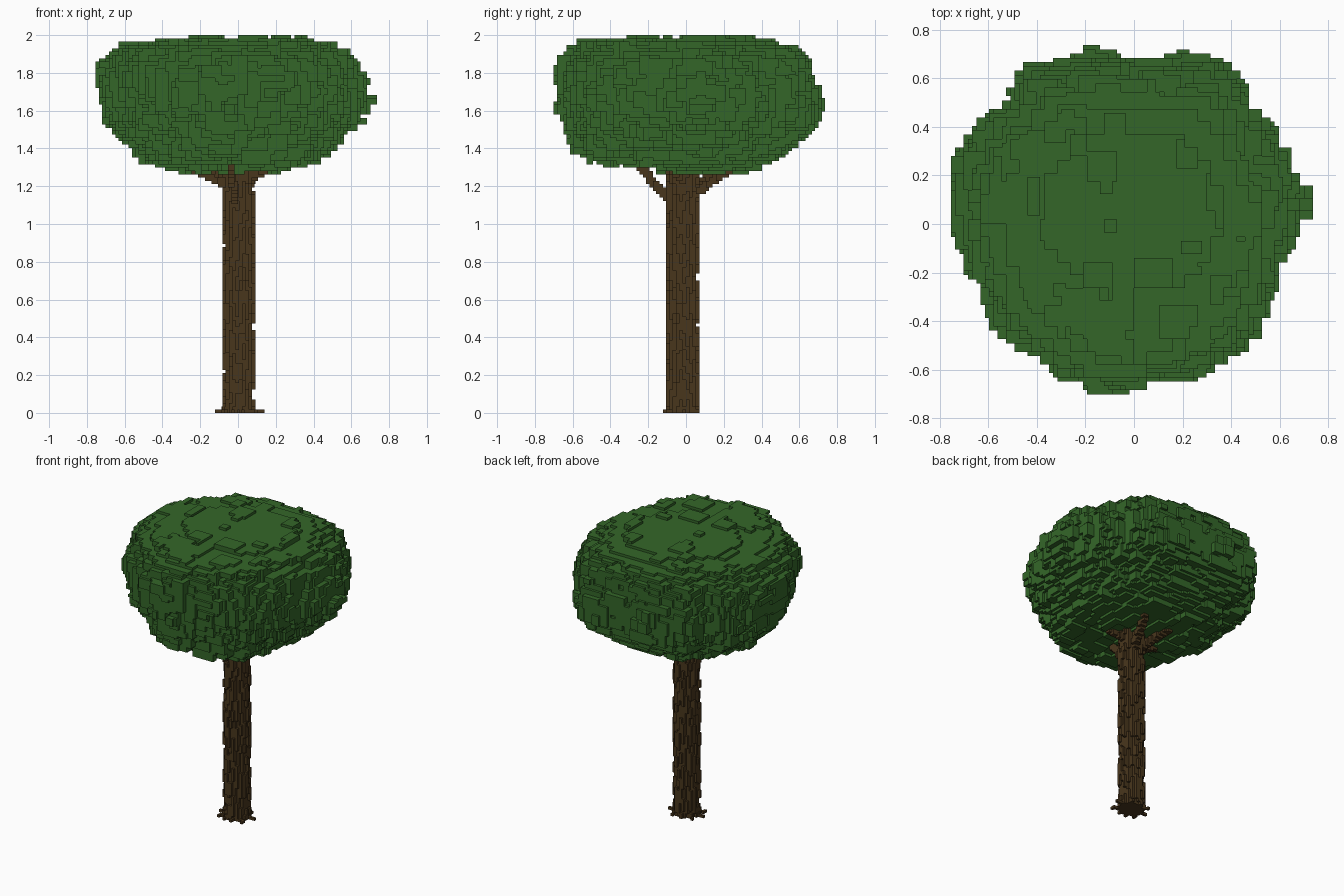
import bpy, math, random
from mathutils import Vector

random.seed(11)
if "Cube" in bpy.data.objects:
    bpy.data.objects.remove(bpy.data.objects["Cube"], do_unlink=True)

H = 2 / 114  # voxel size
AXES = [(1, 0, 0), (-1, 0, 0), (0, 1, 0), (0, -1, 0), (0, 0, 1), (0, 0, -1)]


def material(name, rgb):
    m = bpy.data.materials.new(name)
    m.use_nodes = True
    m.diffuse_color = (*rgb, 1)
    bsdf = next(n for n in m.node_tree.nodes if n.type == 'BSDF_PRINCIPLED')
    bsdf.inputs["Base Color"].default_value = (*rgb, 1)
    bsdf.inputs["Roughness"].default_value = 0.9
    return m


def add(p, q):
    return (p[0] + q[0], p[1] + q[1], p[2] + q[2])


def voxel_object(name, cells, mat):
    """Skin a set of integer cells with only its exposed faces."""
    index, faces = {}, []
    for c in sorted(cells):
        for n in AXES:
            if add(c, n) in cells:
                continue
            a = next(i for i in range(3) if n[i])
            u, v = (a + 1) % 3, (a + 2) % 3
            quad = []
            for du, dv in ((0, 0), (1, 0), (1, 1), (0, 1)):
                p = list(c)
                p[a] += n[a] > 0
                p[u] += du
                p[v] += dv
                quad.append(index.setdefault(tuple(p), len(index)))
            faces.append(quad if n[a] > 0 else quad[::-1])
    me = bpy.data.meshes.new(name)
    me.from_pydata([Vector(p) * H for p in index], [], faces)
    me.materials.append(mat)
    ob = bpy.data.objects.new(name, me)
    bpy.context.collection.objects.link(ob)
    return ob


def line_cells(a, b, wide):
    """Thin stepped limb between two points."""
    a, b = Vector(a) / H, Vector(b) / H
    out, steps = set(), int((b - a).length * 2) + 1
    for s in range(steps + 1):
        p = a.lerp(b, s / steps)
        c = tuple(math.floor(v) for v in p)
        out |= {add(c, (i, j, k)) for i in range(wide) for j in range(wide) for k in range(wide)}
    return out


leaf = material("leaf green", (0.034, 0.134, 0.022))
bark = material("bark brown", (0.066, 0.037, 0.012))

# Crown: plan outline seen from above
OUTLINE = [(.77, .09), (.69, .26), (.57, .46), (.49, .58), (.36, .7), (.24, .72), (.05, .68),
           (-.1, .73), (-.28, .71), (-.47, .66), (-.53, .52), (-.66, .43), (-.74, .28), (-.77, .1),
           (-.74, -.1), (-.64, -.29), (-.58, -.47), (-.4, -.59), (-.28, -.68), (-.1, -.73),
           (.04, -.71), (.14, -.65), (.3, -.64), (.42, -.59), (.54, -.48), (.6, -.35),
           (.65, -.18), (.71, -.06)]
# Crown: height, then reach towards +x, +y, -x, -y
PROFILE = [(1.29, .30, .38, .33, .14), (1.31, .42, .46, .46, .43), (1.33, .48, .50, .54, .59),
           (1.43, .59, .61, .62, .63), (1.50, .67, .72, .71, .66), (1.60, .73, .73, .74, .69),
           (1.68, .77, .72, .77, .72), (1.78, .72, .70, .77, .73), (1.88, .68, .68, .76, .70),
           (1.92, .60, .62, .70, .67), (1.94, .55, .56, .63, .64), (1.957, .50, .50, .54, .58),
           (1.974, .39, .40, .38, .30)]
PEAK = [max(r[i] for r in PROFILE) for i in range(1, 5)]
POLAR = sorted((math.atan2(y, x), math.hypot(x, y)) for x, y in OUTLINE)
POLAR = ([(POLAR[-1][0] - math.tau, POLAR[-1][1])] + POLAR
         + [(POLAR[0][0] + math.tau, POLAR[0][1])])


def mix(rows, t, col):
    t = min(max(t, rows[0][0]), rows[-1][0])
    for a, b in zip(rows, rows[1:]):
        if t <= b[0]:
            return a[col] + (b[col] - a[col]) * (t - a[0]) / (b[0] - a[0])


def reach(ang, z):
    c, s = math.cos(ang), math.sin(ang)
    ix, iy = (1 if c > 0 else 3), (2 if s > 0 else 4)
    scale = (c * c * mix(PROFILE, z, ix) / PEAK[ix - 1]
             + s * s * mix(PROFILE, z, iy) / PEAK[iy - 1])
    return mix(POLAR, ang, 1) * scale


def inside(i, j, k, margin=-0.01):
    x, y = i * H, j * H
    return math.hypot(x, y) + margin < reach(math.atan2(y, x), (k + 0.5) * H)


# Crown core: solid, flush at the flat top and a few voxels under the sides
LOW, TOP = 73, 113
crown = set()
for k in range(LOW, TOP):
    depths, margin = ((0,), 0.01) if k > 109 else ((-2, 2), 2 * H)
    for i in range(-45, 45, 3):
        for j in range(-45, 45, 3):
            if all(inside(i + 1.5, j + 1.5, k + d, margin) for d in depths):
                crown |= {(i + a, j + b, k) for a in range(3) for b in range(3)}

# Crown blocks: random boxes that just fit inside the outline
for _ in range(5000):
    ang, k = random.uniform(-math.pi, math.pi), random.randrange(LOW, 111)
    r = reach(ang, (k + 0.5) * H) * math.sqrt(random.uniform(0.4, 1)) / H
    sx, sy, sz = random.randint(4, 10), random.randint(4, 10), random.randint(2, 8)
    i, j = round(r * math.cos(ang) - sx / 2), round(r * math.sin(ang) - sy / 2)
    k = min(max(k - sz // 2, LOW), 111 - sz)
    if all(inside(a, b, c) for a in (i, i + sx) for b in (j, j + sy) for c in (k, k + sz - 1)):
        crown |= {(i + a, j + b, k + c) for a in range(sx) for b in range(sy) for c in range(sz)}

# Crown plates: raised leaf rectangles on the surface
body = set(crown)
skin = [(c, n) for c in sorted(body) for n in AXES if add(c, n) not in body]
for c, n in random.sample(skin, 240):
    a = next(i for i in range(3) if n[i])
    big = 4 if a == 2 else 3
    su, sv = random.randint(1, big), random.randint(1, big)
    for du in range(-su, su + 1):
        for dv in range(-sv, sv + 1):
            d = [0, 0, 0]
            d[(a + 1) % 3], d[(a + 2) % 3] = du, dv
            p = add(c, d)
            q = add(p, n)
            if p in body and -44 <= q[0] < 44 and -42 <= q[1] < 42:
                crown.add(q)
voxel_object("leaf_crown", crown, leaf)

# Trunk core, round in section
core = [(i, j) for i in range(-4, 4) for j in range(-5, 3)
        if math.hypot(i + .5, j + 1.5) < 4]
trunk = {(i, j, k) for i, j in core for k in range(75)}
# Bark: upright strips around the core
rim = sorted({(i + a, j + b) for i, j in core for a, b, _ in AXES[:4]} - set(core))
for i, j in rim:
    k = random.randint(-6, 3)
    while k < 75:
        length = random.randint(3, 10)
        trunk |= {(i, j, m) for m in range(max(k, 0), min(k + length, 75))}
        k += length + random.randint(3, 10)
voxel_object("trunk", trunk, bark).location.x = 0.005

# Roots: low toes spreading at the foot
roots = set()
for ang, r in ((0, .14), (.8, .1), (1.6, .07), (2.5, .1), (3.2, .11), (3.9, .11),
               (4.5, .11), (5.0, .1), (5.6, .13)):
    c, s = math.cos(ang), math.sin(ang)
    roots |= line_cells((.04 * c, .04 * s - .015, .001), (r * c, r * s - .015, .001), 1)
    roots |= line_cells((.05 * c, .05 * s - .015, .03), (.085 * c, .07 * s - .015, .02), 1)
voxel_object("roots", roots, bark)

# Branches: short limbs rising into the crown
branches = set()
for a, b in (((-.02, -.08, 1.10), (-.05, -.25, 1.29)), ((.03, .04, 1.15), (.09, .22, 1.28)),
             ((-.06, -.02, 1.19), (-.24, -.06, 1.28)), ((.05, -.03, 1.22), (.13, -.08, 1.28)),
             ((-.04, .03, 1.17), (-.15, .16, 1.28))):
    branches |= line_cells(a, b, 2)
voxel_object("branches", branches, bark)
